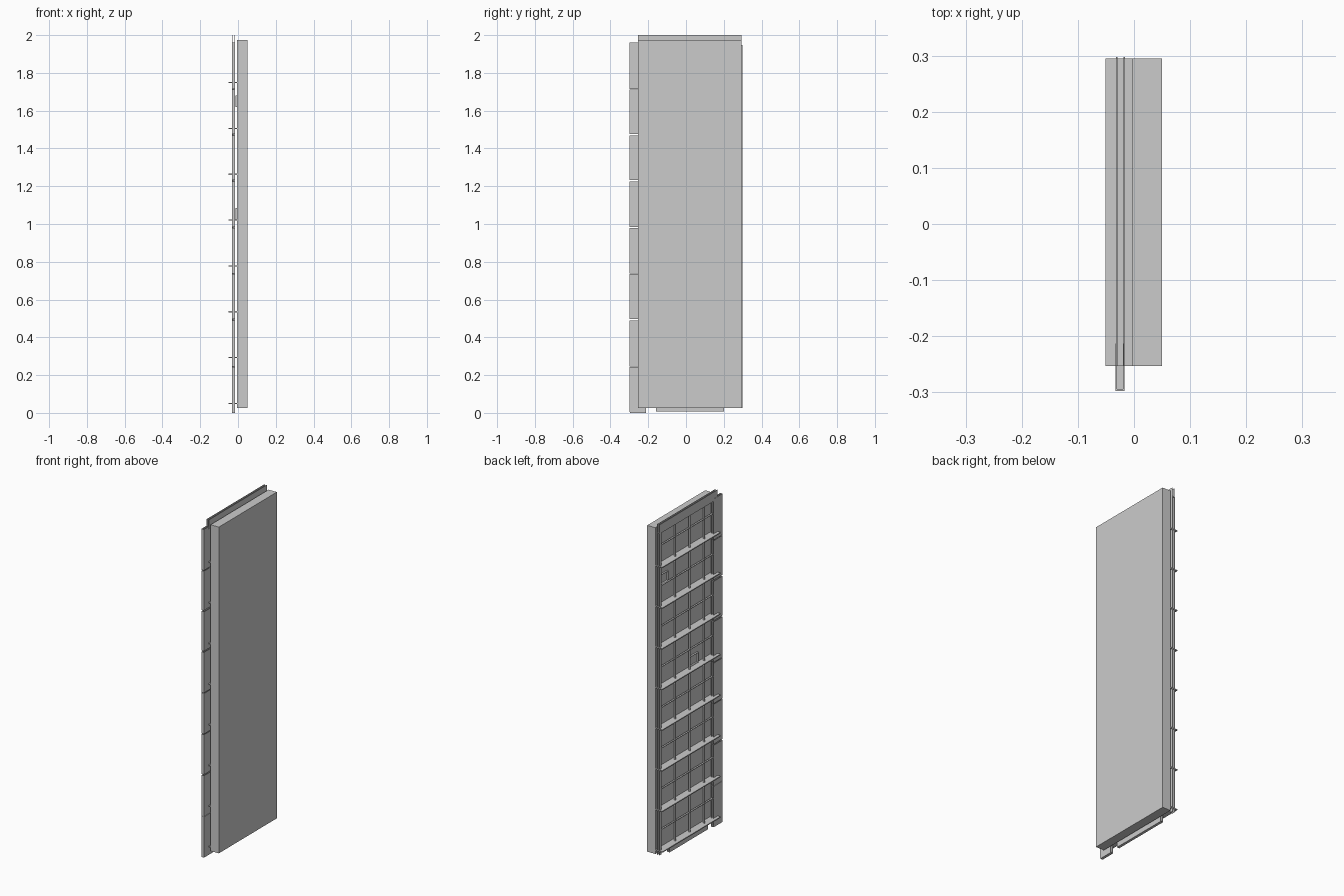
import bpy, bmesh

if "Cube" in bpy.data.objects:
    bpy.data.objects.remove(bpy.data.objects["Cube"])


def boxes(name, items):
    """One object from boxes given as (x0, x1, y0, y1, z0, z1)."""
    bm = bmesh.new()
    for x0, x1, y0, y1, z0, z1 in items:
        vs = bmesh.ops.create_cube(bm, size=1)["verts"]
        for v in vs:
            v.co.x = x0 if v.co.x < 0 else x1
            v.co.y = y0 if v.co.y < 0 else y1
            v.co.z = z0 if v.co.z < 0 else z1
    me = bpy.data.meshes.new(name)
    bm.to_mesh(me)
    bm.free()
    ob = bpy.data.objects.new(name, me)
    bpy.context.collection.objects.link(ob)
    return ob


YL, YR = -0.253, 0.295          # panel width
XO, XI = -0.033, -0.016         # outer and inner plane of the frame
PITCH = 0.2427                  # spacing of the shelves
W = 0.003                       # sheet thickness

# Thick slab
boxes("slab", [(-0.004, 0.05, YL, YR, 0.027, 1.975)])

# Horizontal shelves standing off the slab
shelf_z = [0.05 + i * PITCH for i in range(8)]
boxes("shelves", [(-0.051, -0.003, YL, YR, z - 0.003, z + 0.003) for z in shelf_z])

# Thin lattice between the shelves
lattice = [(-0.03, -0.02, y - 0.002, y + 0.002, 0.027, 1.95) for y in (-0.135, 0.003, 0.14)]
lattice += [(-0.03, -0.02, -0.215, 0.28, z + PITCH / 2 - 0.002, z + PITCH / 2 + 0.002)
            for z in shelf_z]
boxes("lattice", lattice)

# Top groove: two walls and a floor
boxes("top_groove", [
    (XO + 0.001, XO + 0.001 + W, YL, YR, 1.945, 2.0),
    (XI - W, XI, YL, YR, 1.945, 2.0),
    (XO + 0.001, XI, YL, YR, 1.945, 1.949),
])

# Side groove on the opposite edge from the tongues
boxes("side_groove", [
    (XO + 0.001, XO + 0.001 + W, 0.278, YR + 0.003, 0.027, 1.947),
    (XI - W, XI, 0.278, YR + 0.003, 0.027, 1.947),
    (XO + 0.001, XI, 0.276, 0.279, 0.027, 1.947),
])

# Row of side tongues: hollow tabs, lapped in pairs
tabs = []
edges = [(0.005, 0.244), (0.246, 0.489), (0.496, 0.734), (0.738, 0.98),
         (0.984, 1.226), (1.233, 1.468), (1.476, 1.711), (1.715, 1.96)]
for z0, z1 in edges:
    tabs += [(XO, XO + W, -0.297, -0.213, z0, z1),
             (XI - W - 0.001, XI - 0.001, -0.297, -0.213, z0, z1),
             (XO, XI - 0.001, -0.298, -0.294, z0, z1)]
boxes("side_tongues", tabs)

# Bottom tongue
boxes("bottom_tongue", [
    (XO + 0.001, XO + 0.001 + W, -0.16, 0.2, 0.01, 0.05),
    (XI - W, XI, -0.16, 0.2, 0.01, 0.05),
    (XO + 0.001, XI, -0.16, 0.2, 0.008, 0.012),
    (XO, XI - 0.001, -0.297, -0.213, 0.0, 0.006),
])

# Small clips on the slab: open square frames
for i, (y, z) in enumerate([(0.225, 1.65), (-0.06, 1.055)]):
    a, b = 0.04, 0.03
    x0, x1 = -0.014, -0.003
    boxes(f"clip_{i + 1}", [
        (x0, x1, y - a, y + a, z - b, z - b + W),
        (x0, x1, y - a, y + a, z + b - W, z + b),
        (x0, x1, y - a, y - a + W, z - b, z + b),
        (x0, x1, y + a - W, y + a, z - b, z + b),
    ])
